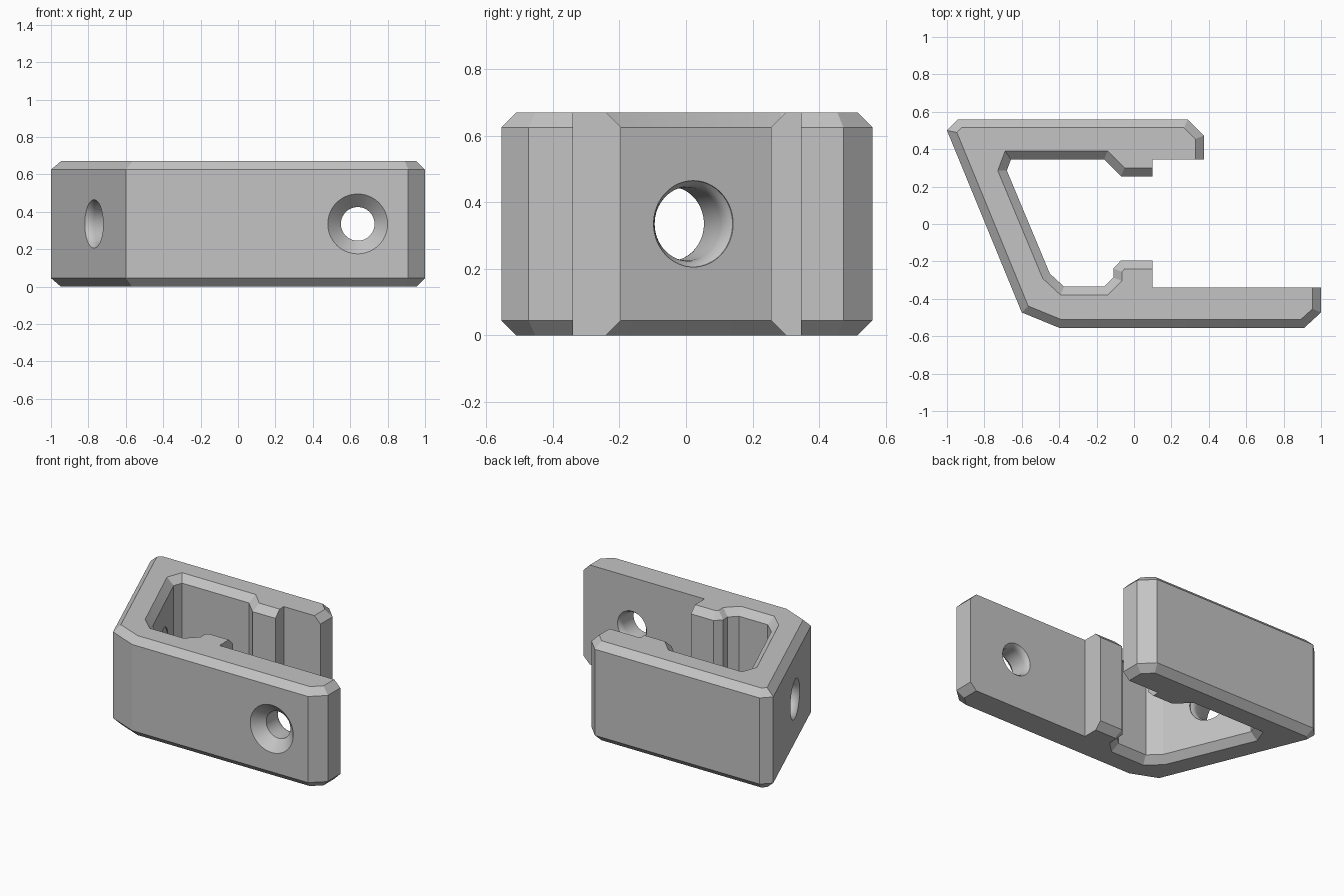
import bpy, bmesh, math
from mathutils import Vector

cube = bpy.data.objects.get("Cube")
if cube:
    bpy.data.objects.remove(cube, do_unlink=True)

HEIGHT, CHAMFER = 0.67, 0.045
MID = HEIGHT / 2

grey = bpy.data.materials.new("plain grey")
grey.use_nodes = True
colour = (0.55, 0.55, 0.55, 1)
grey.diffuse_color = colour
grey.node_tree.nodes["Principled BSDF"].inputs["Base Color"].default_value = colour

# Outline seen from above, counterclockwise
outline = [Vector(p) for p in (
    (-0.6, -0.473), (-0.4, -0.555), (0.91, -0.555), (1, -0.473), (1, -0.34),
    (0.1, -0.34), (0.1, -0.195), (-0.07, -0.195), (-0.11, -0.238), (-0.11, -0.286),
    (-0.16, -0.335), (-0.374, -0.335), (-0.45, -0.265), (-0.68, 0.286), (-0.658, 0.345),
    (-0.16, 0.345), (-0.07, 0.255), (0.1, 0.255), (0.1, 0.345), (0.373, 0.345),
    (0.373, 0.473), (0.287, 0.56), (-0.94, 0.56), (-1, 0.5))]
SQUARE_EDGES = {4, 5, 17, 18}  # edges left without a chamfer


def inset(points, amount):
    """Move every chamfered edge inwards and intersect the neighbours."""
    n = len(points)
    lines = []
    for i, p in enumerate(points):
        d = (points[(i + 1) % n] - p).normalized()
        shift = 0 if i in SQUARE_EDGES else amount
        lines.append((p + Vector((-d.y, d.x)) * shift, d))
    result = []
    for i in range(n):
        (a, u), (b, v) = lines[i - 1], lines[i]
        t = (b - a).cross(v) / u.cross(v)
        result.append(a + u * t)
    return result


def skin(name, rings, closed_ends=True):
    """Join rings of 3D points into a closed solid."""
    bm = bmesh.new()
    loops = [[bm.verts.new(p) for p in ring] for ring in rings]
    n = len(loops[0])
    for low, high in zip(loops, loops[1:]):
        for i in range(n):
            j = (i + 1) % n
            bm.faces.new((low[i], low[j], high[j], high[i]))
    bm.faces.new(loops[0][::-1])
    bm.faces.new(loops[-1])
    bmesh.ops.recalc_face_normals(bm, faces=bm.faces)
    mesh = bpy.data.meshes.new(name)
    bm.to_mesh(mesh)
    bm.free()
    obj = bpy.data.objects.new(name, mesh)
    mesh.materials.append(grey)
    bpy.context.collection.objects.link(obj)
    return obj


def drill(name, centre, axis, profile, sides=64):
    """Turned cutter: profile holds (distance along axis, radius)."""
    axis = Vector(axis).normalized()
    side, up = axis.cross(Vector((0, 0, 1))), Vector((0, 0, 1))
    rings = []
    for t, r in profile:
        rings.append([Vector(centre) + axis * t
                      + (side * math.cos(a) + up * math.sin(a)) * r
                      for a in (math.tau * k / sides for k in range(sides))])
    obj = skin(name, rings)
    obj.hide_render = True
    return obj


def flare(surface, radius, fillet, direction):
    """Soft rim that widens towards a surface, then leaves it."""
    sweep = math.radians(50)
    pts = []
    for k in range(4):
        a = sweep * k / 3
        depth = fillet * (math.sin(sweep) - math.sin(a))
        pts.append((surface - direction * depth, radius + fillet * (1 - math.cos(a))))
    pts.append((surface + direction * 0.04, pts[-1][1]))
    return pts if direction > 0 else pts[::-1]


# Clip body with chamfered rims
rim = inset(outline, CHAMFER)
levels = ((rim, 0), (outline, CHAMFER), (outline, HEIGHT - CHAMFER), (rim, HEIGHT))
body = skin("clip_body", [[p.to_3d() + Vector((0, 0, z)) for p in ring] for ring, z in levels])

# Countersunk screw hole in the long arm
screw = drill("screw_hole_cutter", (0.64, -0.555, MID), (0, 1, 0),
              [(-0.02, 0.18), (0.07, 0.09)] + flare(0.215, 0.09, 0.05, 1))

# Round hole square to the slanted wall
wall = drill("wall_hole_cutter", (-0.77, -0.06, MID), (0.925, 0.38, 0),
             flare(0, 0.11, 0.055, -1) + flare(0.21, 0.11, 0.055, 1))

bpy.context.view_layer.objects.active = body
for cutter in (screw, wall):
    cut = body.modifiers.new(cutter.name, "BOOLEAN")
    cut.operation = "DIFFERENCE"
    cut.solver = "EXACT"
    cut.object = cutter
    bpy.ops.object.modifier_apply(modifier=cut.name)
    bpy.data.objects.remove(cutter, do_unlink=True)

bpy.ops.object.select_all(action="DESELECT")
body.select_set(True)
bpy.ops.object.shade_smooth_by_angle(angle=math.radians(18))
